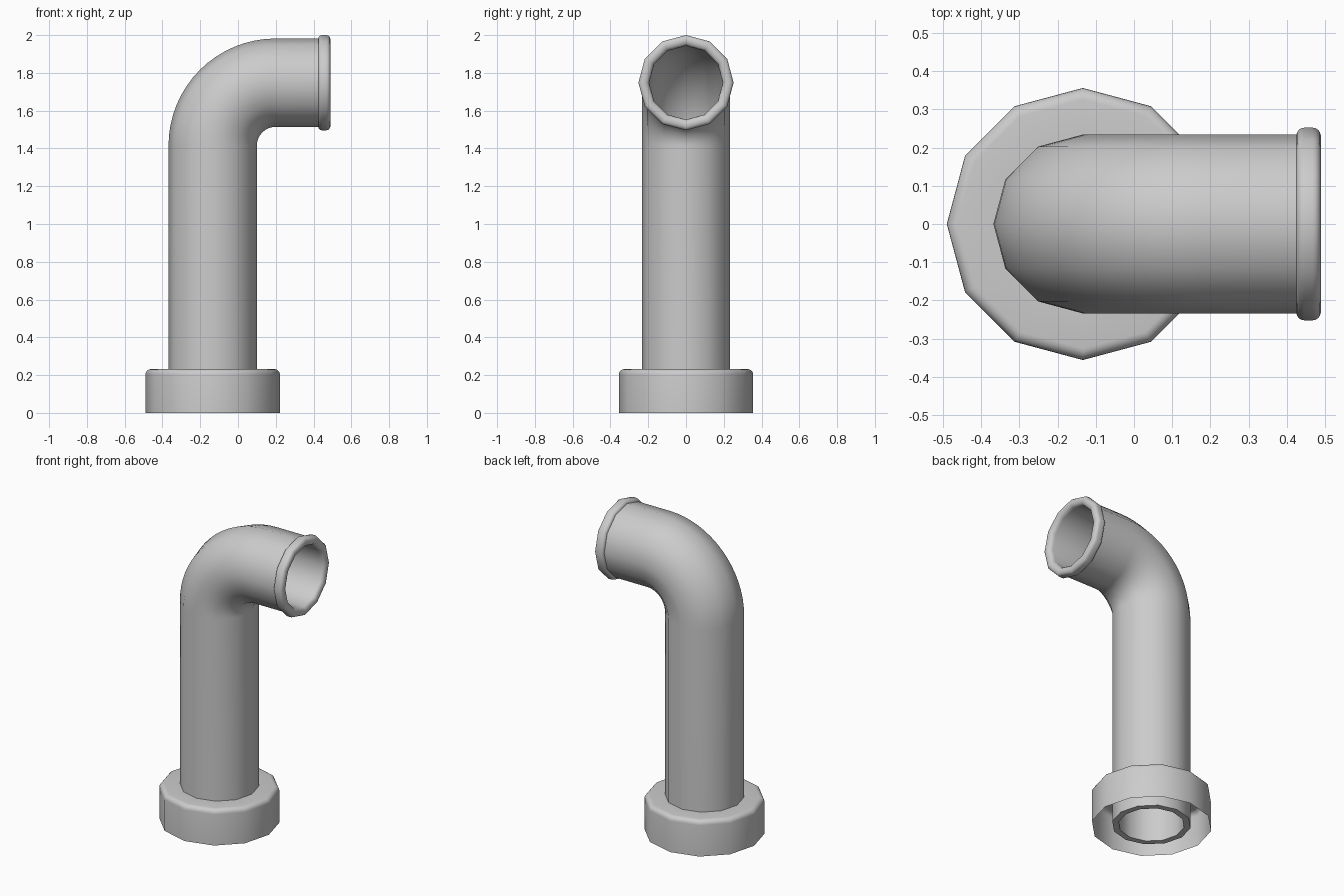
import bpy, bmesh, math
from mathutils import Vector

if "Cube" in bpy.data.objects:
    bpy.data.objects.remove(bpy.data.objects["Cube"])

SIDES = 12
PX = -0.134          # axis of the upright pipe
BEND = 0.333         # centreline radius of the elbow
ELBOW = Vector((PX + BEND, 0, 1.415))
R_OUT, R_IN = 0.234, 0.195


def sweep(name, stations, closed=False):
    """Skin 12-sided rings; each station is (centre, tilt in xz plane, radius)."""
    bm = bmesh.new()
    rings = []
    for c, tilt, r in stations:
        u = Vector((-math.cos(tilt), 0, math.sin(tilt)))
        v = Vector((0, 1, 0))
        angs = [2 * math.pi * i / SIDES for i in range(SIDES)]
        rings.append([bm.verts.new(Vector(c) + r * (math.cos(a) * u + math.sin(a) * v))
                      for a in angs])
    pairs = list(zip(rings, rings[1:]))
    if closed:
        pairs.append((rings[-1], rings[0]))
    for a, b in pairs:
        for i in range(SIDES):
            j = (i + 1) % SIDES
            bm.faces.new((a[i], b[i], b[j], a[j]))
    if closed:
        bmesh.ops.recalc_face_normals(bm, faces=bm.faces)
    me = bpy.data.meshes.new(name)
    bm.to_mesh(me)
    bm.free()
    ob = bpy.data.objects.new(name, me)
    bpy.context.collection.objects.link(ob)
    bpy.ops.object.select_all(action='DESELECT')
    ob.select_set(True)
    bpy.context.view_layer.objects.active = ob
    bpy.ops.object.shade_smooth_by_angle(angle=math.radians(40))
    return ob


def wall(r):
    """Stations of one pipe wall: upright, elbow, short outlet."""
    st = [((PX, 0, 0.01), 0, r)]
    for i in range(17):
        t = math.pi / 2 * i / 16
        st.append((ELBOW + BEND * Vector((-math.cos(t), 0, math.sin(t))), t, r))
    return st


# Pipe with rounded lip: outer wall, lip, then inner wall back down
lip_profile = [(0.425, R_OUT)]
for cx, cr, a0 in ((0.445, 0.232, 180), (0.468, 0.232, 90), (0.468, 0.215, 0)):
    # rounded corners, travelling over the lip from back to mouth
    for k in range(5):
        a = math.radians(a0 - 22.5 * k)
        w = 0.02 if cx < 0.45 or k < 4 else 0.021
        lip_profile.append((cx + w * math.cos(a), cr + 0.02 * math.sin(a)))
lip_profile = lip_profile[2:-5] + [(0.489, 0.22), (0.484, 0.206), (0.474, 0.198), (0.46, R_IN)]
lip = [((x, 0, ELBOW.z + BEND), math.pi / 2, r) for x, r in lip_profile]
back = [((0.425, 0, ELBOW.z + BEND), math.pi / 2, R_OUT)]
sweep("pipe", wall(R_OUT) + back + lip + wall(R_IN)[::-1], closed=True)

# Base collar: open-bottomed shell with a rounded upper rim
collar = [((PX, 0, 0), 0, 0.356)]
for k in range(6):
    a = math.radians(18 * k)
    collar.append(((PX, 0, 0.202 + 0.03 * math.sin(a)), 0, 0.326 + 0.03 * math.cos(a)))
collar.append(((PX, 0, 0.232), 0, R_OUT))
base = sweep("base_collar", collar)
# make the shell face outward
bm = bmesh.new()
bm.from_mesh(base.data)
bm.normal_update()
if max(bm.faces, key=lambda f: f.calc_center_median().z).normal.z < 0:
    bmesh.ops.reverse_faces(bm, faces=bm.faces)
bm.to_mesh(base.data)
bm.free()
